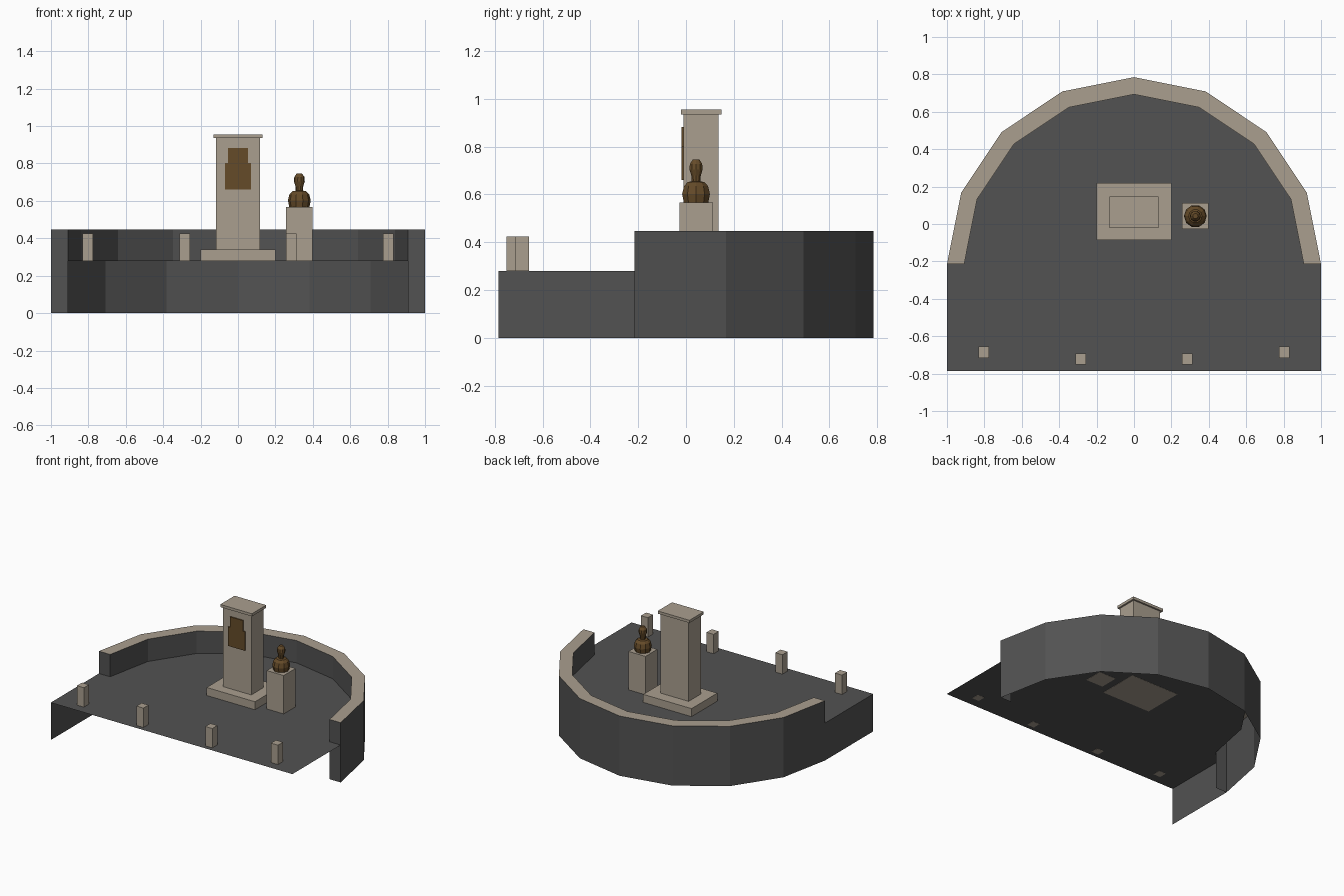
import bpy, math

old = bpy.data.objects.get("Cube")
if old:
    bpy.data.objects.remove(old, do_unlink=True)


def material(name, color):
    m = bpy.data.materials.new(name)
    m.use_nodes = True
    m.diffuse_color = (*color, 1)
    bsdf = next(n for n in m.node_tree.nodes if n.type == 'BSDF_PRINCIPLED')
    bsdf.inputs["Base Color"].default_value = (*color, 1)
    return m


GREY = material("dark grey", (0.085, 0.085, 0.085))
STONE = material("pale stone", (0.40, 0.345, 0.275))
BRONZE = material("bronze", (0.13, 0.07, 0.022))


def mesh_object(name, verts, faces, mats):
    me = bpy.data.meshes.new(name)
    me.from_pydata(verts, [], faces)
    for m in mats:
        me.materials.append(m)
    ob = bpy.data.objects.new(name, me)
    bpy.context.scene.collection.objects.link(ob)
    return ob


def box(name, x, y, z, mat):
    verts = [(a, b, c) for a in x for b in y for c in z]
    faces = [(0, 1, 3, 2), (4, 6, 7, 5), (0, 4, 5, 1),
             (2, 3, 7, 6), (0, 2, 6, 4), (1, 5, 7, 3)]
    return mesh_object(name, verts, faces, [mat])


FLOOR, WALL_TOP, CENTER_Y, FRONT = 0.28, 0.447, -0.215, -0.785
SEGMENTS = 8


def arc(r, z):
    steps = [math.pi * i / SEGMENTS for i in range(SEGMENTS + 1)]
    return [(r * math.cos(a), CENTER_Y + r * math.sin(a), z) for a in steps]


# Terrace floor, bounded at the back by the curved wall
edge = [(-1, CENTER_Y, FLOOR), (-1, FRONT, FLOOR), (1, FRONT, FLOOR), (1, CENTER_Y, FLOOR)]
outline = arc(0.908, FLOOR) + edge
mesh_object("terrace_floor", outline, [tuple(range(len(outline)))], [GREY])

# Retaining sheet on one side of the terrace
mesh_object("side_wall", [(-1, CENTER_Y, 0), (-1, FRONT, 0), (-1, FRONT, FLOOR), (-1, CENTER_Y, FLOOR)],
            [(0, 3, 2, 1)], [GREY])

# Curved parapet: outer skin, stone coping, inner skin and end faces
n = SEGMENTS + 1
verts = arc(1, 0) + arc(1, WALL_TOP) + arc(0.908, WALL_TOP) + arc(0.908, FLOOR)
faces = [(k * n + i, k * n + i + 1, (k + 1) * n + i + 1, (k + 1) * n + i)
         for k in range(3) for i in range(SEGMENTS)]
for side in (1, -1):
    b = len(verts)
    verts += [(side * x, CENTER_Y, z) for x, z in
              ((0.908, 0), (1, 0), (1, WALL_TOP), (0.908, WALL_TOP))]
    quad = (b, b + 1, b + 2, b + 3)
    faces.append(quad if side > 0 else quad[::-1])
wall = mesh_object("curved_wall", verts, faces, [GREY, STONE])
for p in wall.data.polygons:
    p.material_index = int(p.normal.z > 0.9)

# Central monument
box("monument_base", (-0.2, 0.2), (-0.085, 0.22), (FLOOR - 0.001, 0.34), STONE)
box("monument_column", (-0.117, 0.117), (-0.01, 0.136), (0.34, 0.935), STONE)
box("monument_cap", (-0.132, 0.13), (-0.021, 0.148), (0.935, 0.955), STONE)

# Stepped bronze plaque
half = [(0.07, 0.66), (0.07, 0.803), (0.053, 0.803), (0.053, 0.882)]
shape = half + [(-x, z) for x, z in reversed(half)]
c = len(shape)
verts = [(x, y, z) for y in (-0.018, -0.009) for x, z in shape]
faces = [tuple(range(c)), tuple(range(2 * c - 1, c - 1, -1))]
faces += [(i, i + c, (i + 1) % c + c, (i + 1) % c) for i in range(c)]
mesh_object("plaque", verts, faces, [BRONZE])

# Bust on its plinth
box("bust_plinth", (0.257, 0.398), (-0.028, 0.112), (FLOOR - 0.001, 0.567), STONE)
profile = [(0.054, 0.567), (0.061, 0.602), (0.053, 0.635), (0.036, 0.652), (0.019, 0.655),
           (0.021, 0.68), (0.029, 0.705), (0.027, 0.728), (0.014, 0.747)]
SIDES = 10
verts = [(0.328 + r * math.cos(2 * math.pi * i / SIDES), 0.042 + r * math.sin(2 * math.pi * i / SIDES), z)
         for r, z in profile for i in range(SIDES)]
faces = [(k * SIDES + i, k * SIDES + (i + 1) % SIDES,
          (k + 1) * SIDES + (i + 1) % SIDES, (k + 1) * SIDES + i)
         for k in range(len(profile) - 1) for i in range(SIDES)]
faces += [tuple(range(SIDES))[::-1], tuple(range(len(verts) - SIDES, len(verts)))]
mesh_object("bust", verts, faces, [BRONZE])

# Front bollards
for side, label in ((1, "left"), (-1, "right")):
    for spot, x, y in (("outer", 0.803, -0.686), ("inner", 0.285, -0.722)):
        cx = side * x
        box(f"{label}_{spot}_bollard", (cx - 0.029, cx + 0.029), (y - 0.03, y + 0.03),
            (FLOOR - 0.001, 0.425), STONE)
